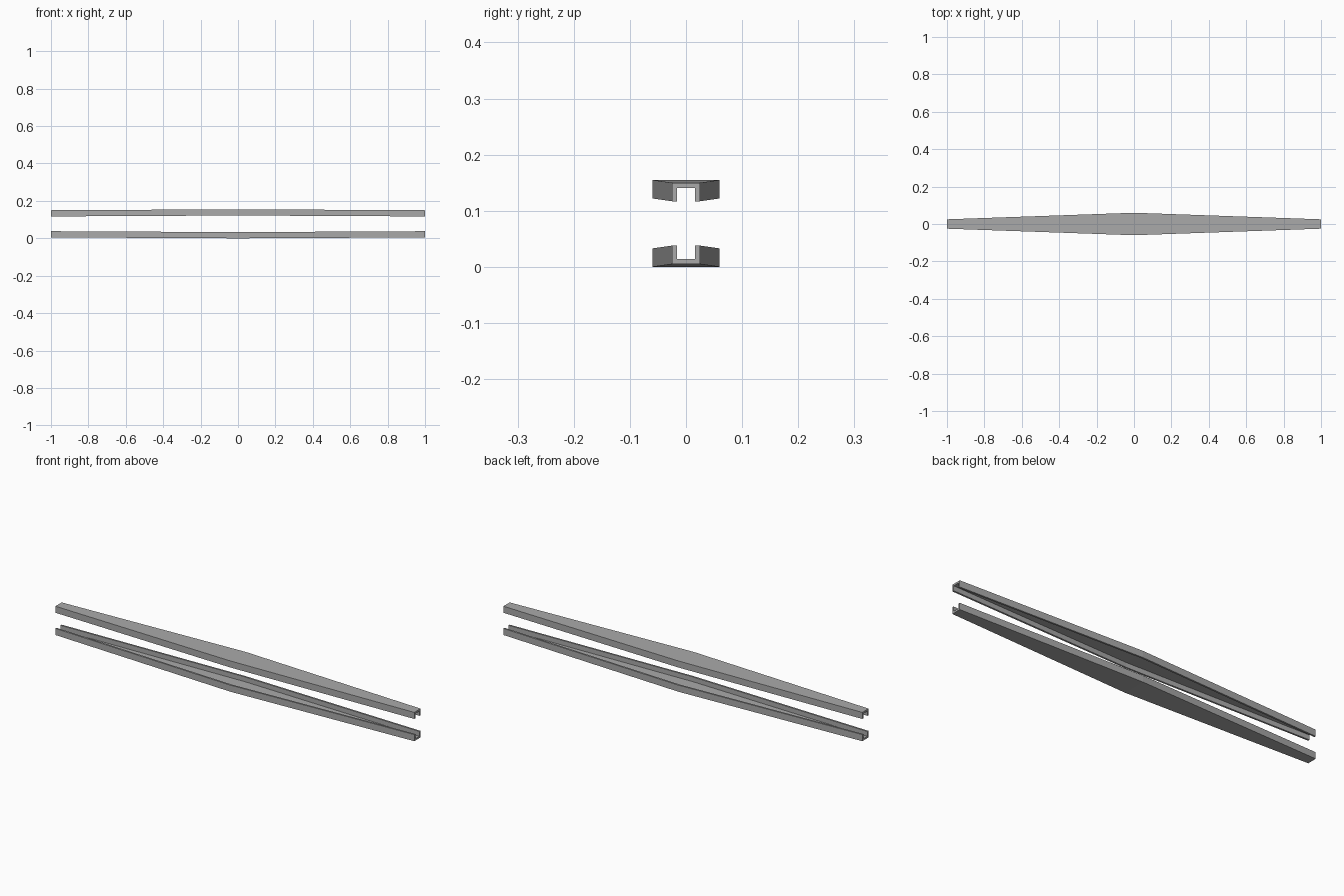
import bpy
import bmesh

cube = bpy.data.objects.get("Cube")
if cube:
    bpy.data.objects.remove(cube, do_unlink=True)

HEIGHT = 0.155   # overall height of the pair
WALL = 0.009     # sheet thickness
DEPTH = 0.033    # channel depth

grey = bpy.data.materials.new("plain grey")
grey.use_nodes = True
colour = (0.4, 0.4, 0.4, 1)
grey.diffuse_color = colour
grey.node_tree.nodes["Principled BSDF"].inputs["Base Color"].default_value = colour


def section(x, half, base):
    """U-shaped cross-section, open at the top."""
    inner, top, floor = half - WALL, base + DEPTH, base + WALL
    outline = [(-half, base), (half, base), (half, top), (inner, top),
               (inner, floor), (-inner, floor), (-inner, top), (-half, top)]
    return [(x, y, z) for y, z in outline]


def tapered_channel(name, flipped):
    bm = bmesh.new()
    # Narrow raised ends and a wide, lower middle
    stations = [(-1, 0.025, 0.005), (0, 0.06, 0), (1, 0.025, 0.005)]
    rings = [[bm.verts.new(p) for p in section(*s)] for s in stations]
    n = len(rings[0])
    for a, b in zip(rings, rings[1:]):
        for i in range(n):
            j = (i + 1) % n
            bm.faces.new((a[i], a[j], b[j], b[i]))
    # End caps
    for ring in (rings[0], rings[-1]):
        bm.faces.new(ring)
    # The upper channel opens downwards
    if flipped:
        for v in bm.verts:
            v.co.z = HEIGHT - v.co.z
    bmesh.ops.recalc_face_normals(bm, faces=bm.faces)
    mesh = bpy.data.meshes.new(name)
    bm.to_mesh(mesh)
    bm.free()
    mesh.materials.append(grey)
    obj = bpy.data.objects.new(name, mesh)
    bpy.context.collection.objects.link(obj)


tapered_channel("lower_channel", False)
tapered_channel("upper_channel", True)
